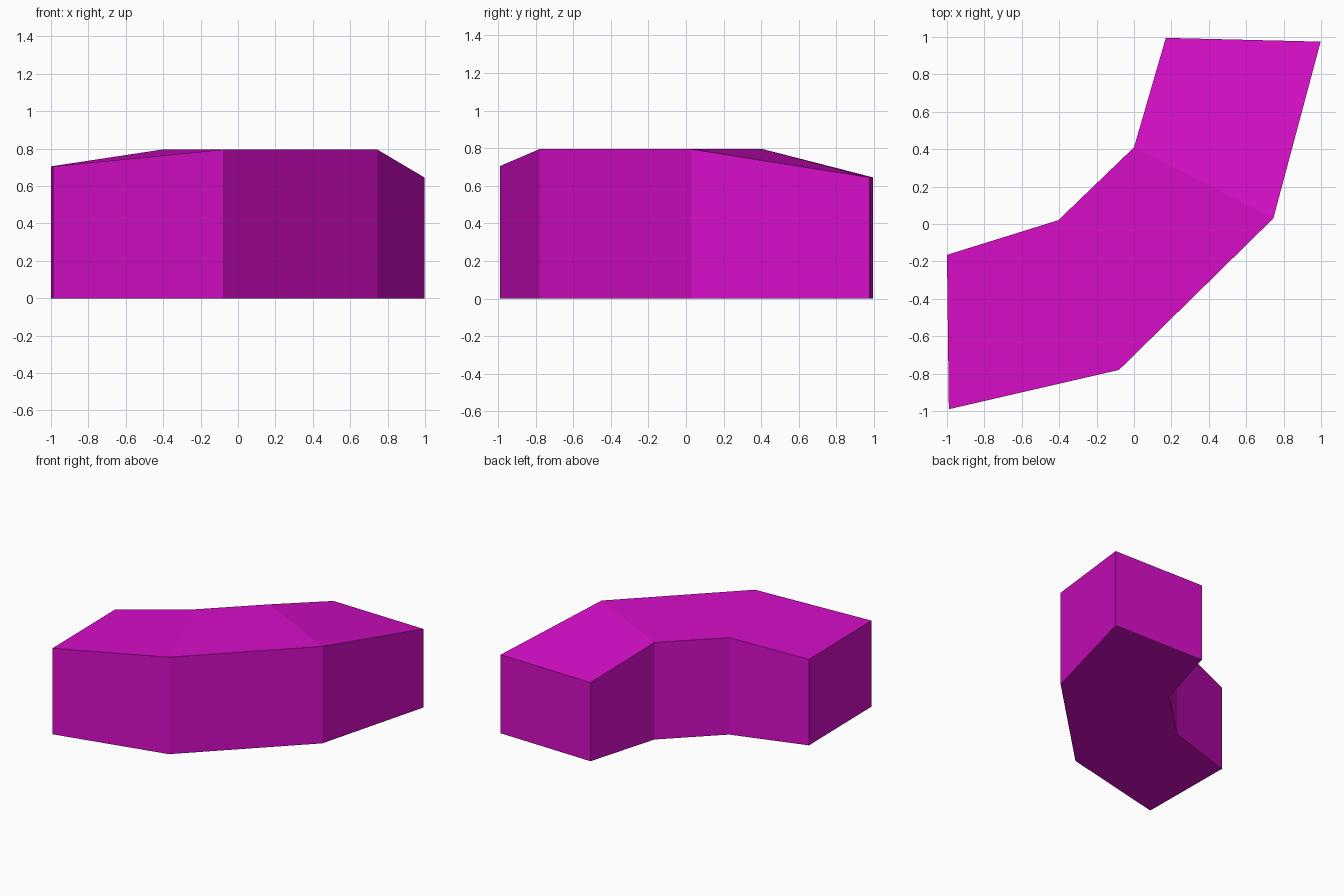
import bpy
import bmesh

cube = bpy.data.objects.get("Cube")
if cube:
    bpy.data.objects.remove(cube, do_unlink=True)

# Single magenta material
magenta = bpy.data.materials.new("magenta")
magenta.use_nodes = True
colour = (0.68, 0.004, 0.58, 1)
magenta.diffuse_color = colour
magenta.node_tree.nodes["Principled BSDF"].inputs["Base Color"].default_value = colour

# Stations along the bend: outer corner, inner corner, top height
stations = [
    ((-0.99, -0.99), (-1.0, -0.165), 0.705),
    ((-0.08, -0.78), (-0.405, 0.02), 0.795),
    ((0.745, 0.03), (0.0, 0.41), 0.795),
    ((0.998, 0.975), (0.17, 0.995), 0.645),
]

bm = bmesh.new()
rings = []
for outer, inner, height in stations:
    corners = [(*outer, 0), (*inner, 0), (*inner, height), (*outer, height)]
    rings.append([bm.verts.new(c) for c in corners])

# Walls, top and underside between neighbouring stations
for a, b in zip(rings, rings[1:]):
    for i in range(4):
        j = (i + 1) % 4
        bm.faces.new((a[i], a[j], b[j], b[i]))

# End caps
bm.faces.new(rings[0])
bm.faces.new(rings[-1])
bmesh.ops.recalc_face_normals(bm, faces=bm.faces)

mesh = bpy.data.meshes.new("curved_block")
bm.to_mesh(mesh)
bm.free()
mesh.materials.append(magenta)
block = bpy.data.objects.new("curved_block", mesh)
bpy.context.collection.objects.link(block)
